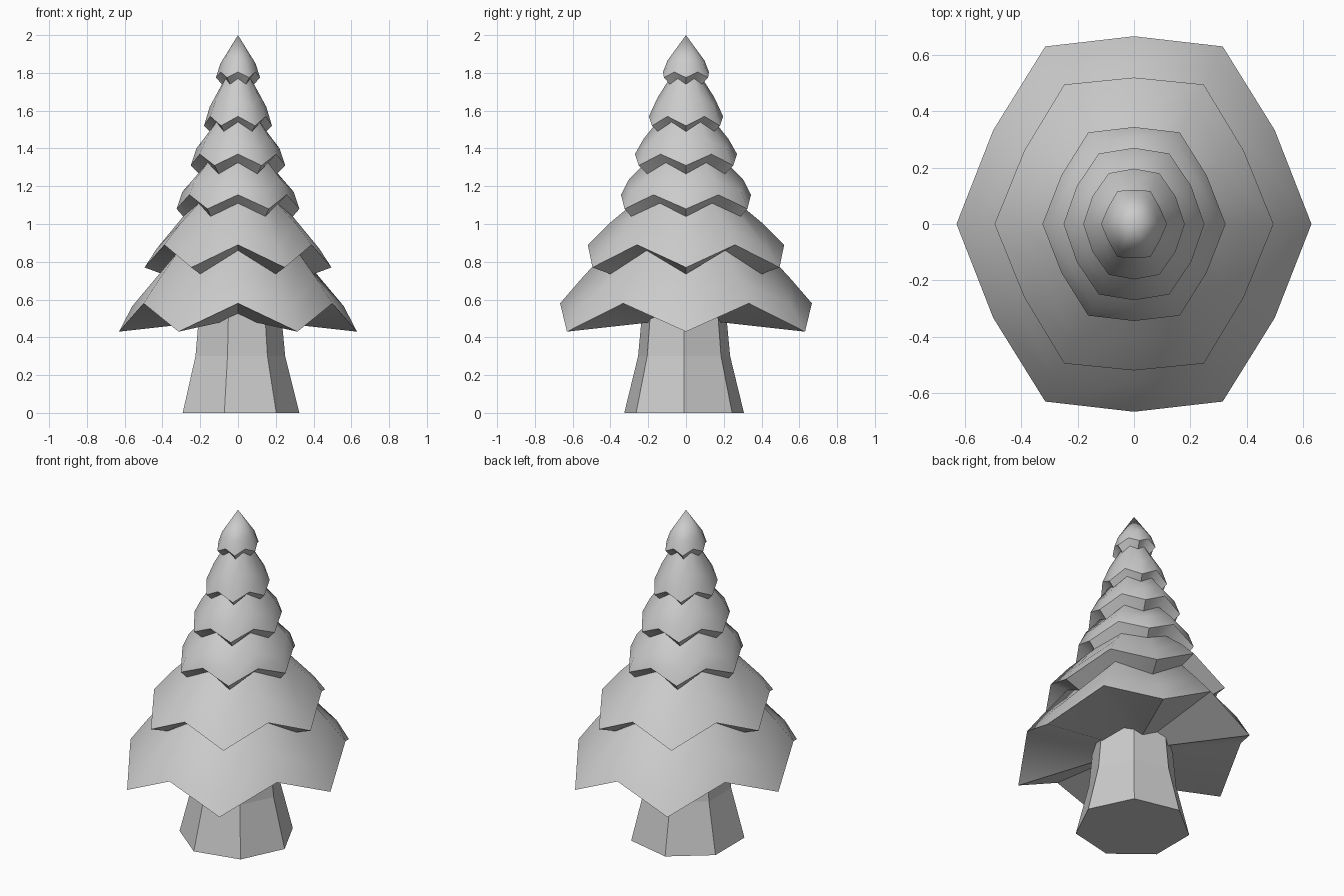
import bpy
from math import sin, cos, pi, radians

if "Cube" in bpy.data.objects:
    bpy.data.objects.remove(bpy.data.objects["Cube"])


def loft(name, rings, bottom, top, smooth=None):
    """Join rings of equal length, closing each end with a point (fan)."""
    n = len(rings[0])
    verts = [p for ring in rings for p in ring] + [bottom, top]
    b, t = len(verts) - 2, len(verts) - 1
    faces = []
    for k in range(len(rings) - 1):
        for i in range(n):
            j = (i + 1) % n
            faces.append((k * n + i, k * n + j, (k + 1) * n + j, (k + 1) * n + i))
    last = (len(rings) - 1) * n
    for i in range(n):
        j = (i + 1) % n
        faces.append((j, i, b))
        faces.append((last + i, last + j, t))
    mesh = bpy.data.meshes.new(name)
    mesh.from_pydata(verts, [], faces)
    if smooth:
        mesh.shade_smooth()
        mesh.set_sharp_from_angle(angle=radians(smooth))
    mesh.update()
    obj = bpy.data.objects.new(name, mesh)
    bpy.context.collection.objects.link(obj)
    return obj


# Trunk: flared seven-sided post
def trunk_ring(r, z, n=7):
    return [(r * cos(2 * pi * i / n), r * sin(2 * pi * i / n) - 0.01, z) for i in range(n)]


loft("trunk", [trunk_ring(0.325, 0), trunk_ring(0.25, 0.3), trunk_ring(0.225, 0.56)],
     (0, -0.01, 0), (0, -0.01, 0.56))

# Foliage: each row is (radius, height) at a drooping tip, then at the notch
# between tips; every tier has a rim, a shoulder and a neck
profile = [
    (0.63, 0.43, 0.577, 0.58), (0.56, 0.565, 0.48, 0.71), (0.40, 0.735, 0.36, 0.86),
    (0.495, 0.77, 0.45, 0.89), (0.43, 0.87, 0.355, 1.00), (0.29, 1.04, 0.24, 1.11),
    (0.325, 1.08, 0.298, 1.155), (0.295, 1.17, 0.262, 1.235), (0.205, 1.265, 0.185, 1.325),
    (0.25, 1.31, 0.234, 1.37), (0.22, 1.40, 0.195, 1.45), (0.15, 1.49, 0.132, 1.54),
    (0.18, 1.52, 0.17, 1.57), (0.15, 1.62, 0.13, 1.67), (0.085, 1.74, 0.075, 1.77),
    (0.117, 1.775, 0.105, 1.805), (0.093, 1.85, 0.085, 1.865),
]


def star_ring(row, stretch=1.155):
    pts = []
    for i in range(12):
        r, z = row[2:] if i % 2 else row[:2]
        a = i * pi / 6
        pts.append((r * cos(a), r * sin(a) * stretch, z))
    return pts


loft("foliage", [star_ring(row) for row in profile], (0, 0, 0.5), (0, 0, 2.0), smooth=48)
